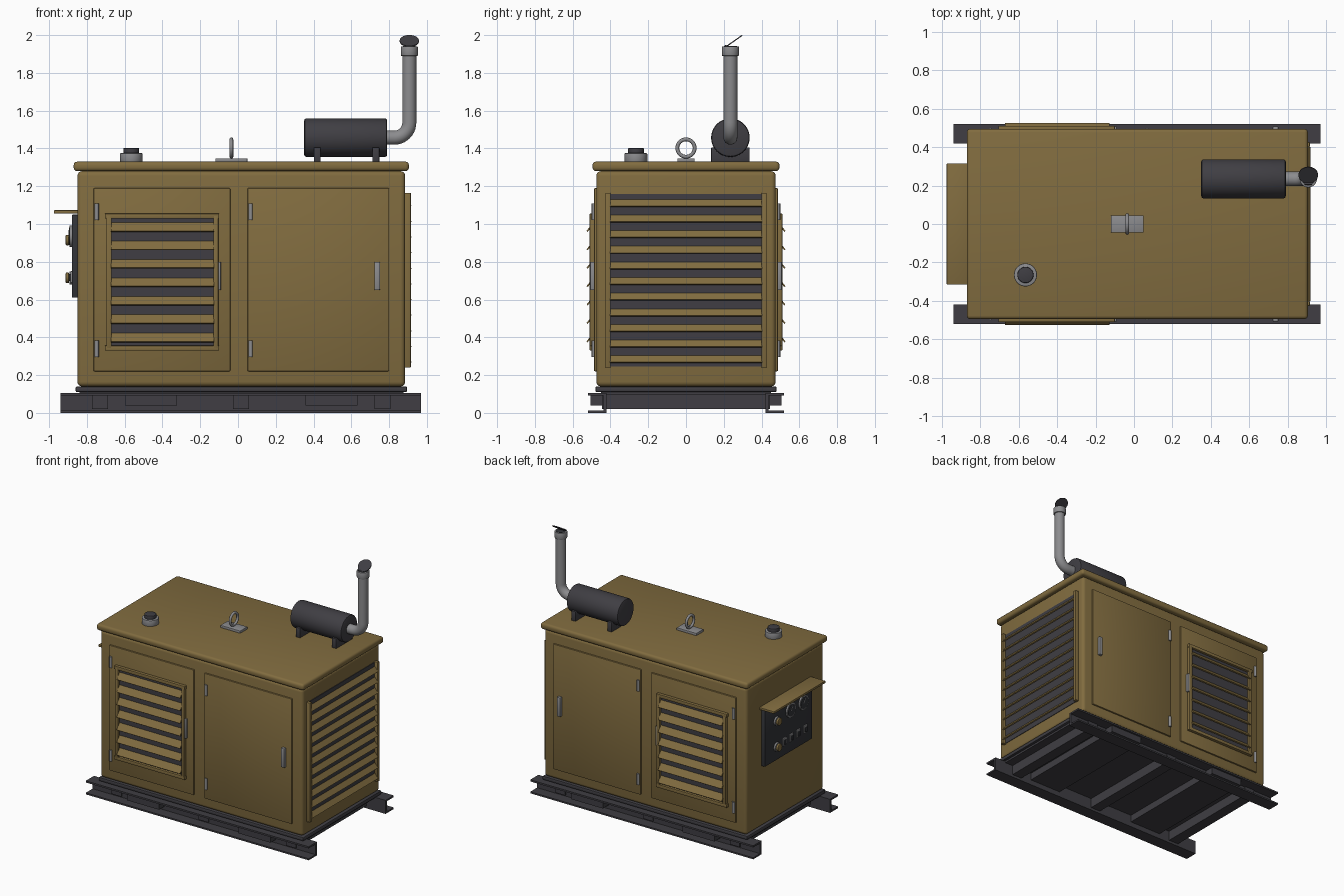
import bpy
import bmesh
from math import atan2, cos, sin, pi, radians
from mathutils import Matrix, Vector

cube = bpy.data.objects.get("Cube")
if cube:
    bpy.data.objects.remove(cube, do_unlink=True)


def material(name, rgb, rough=0.6):
    m = bpy.data.materials.new(name)
    m.use_nodes = True
    m.diffuse_color = (*rgb, 1)
    node = m.node_tree.nodes["Principled BSDF"]
    node.inputs["Base Color"].default_value = (*rgb, 1)
    node.inputs["Roughness"].default_value = rough
    return m


OCHRE = material("ochre paint", (0.22, 0.15, 0.05))
DARK = material("dark steel", (0.05, 0.048, 0.056))
GREY = material("bare metal", (0.26, 0.26, 0.27))
BLACK = material("panel black", (0.032, 0.034, 0.04))
parts = []


def finish(name, bm, mat):
    bmesh.ops.recalc_face_normals(bm, faces=bm.faces)
    me = bpy.data.meshes.new(name)
    bm.to_mesh(me)
    bm.free()
    me.materials.append(mat)
    ob = bpy.data.objects.new(name, me)
    bpy.context.collection.objects.link(ob)
    parts.append(ob)
    return ob


def box(name, mat, x, y, z, bevel=0, segs=2, turn=None):
    """Box from (low, high) ranges, optionally bevelled and turned about its centre."""
    bm = bmesh.new()
    bmesh.ops.create_cube(bm, size=1)
    size = [abs(r[1] - r[0]) for r in (x, y, z)]
    bmesh.ops.scale(bm, vec=size, verts=bm.verts)
    if bevel:
        bmesh.ops.bevel(bm, geom=bm.edges[:], offset=bevel, segments=segs,
                        profile=0.5, affect='EDGES')
    if turn:
        bmesh.ops.transform(bm, matrix=turn, verts=bm.verts)
    mid = Vector([(r[0] + r[1]) / 2 for r in (x, y, z)])
    bmesh.ops.translate(bm, vec=mid, verts=bm.verts)
    return finish(name, bm, mat)


def rod(name, mat, start, end, radius, radius2=None, sides=32, bevel=0):
    """Cylinder or cone between two points."""
    a, b = Vector(start), Vector(end)
    bm = bmesh.new()
    bmesh.ops.create_cone(bm, cap_ends=True, segments=sides, radius1=radius,
                          radius2=radius if radius2 is None else radius2, depth=(b - a).length)
    if bevel:
        rims = [e for e in bm.edges if abs(e.verts[0].co.z - e.verts[1].co.z) < 1e-5]
        bmesh.ops.bevel(bm, geom=rims, offset=bevel, segments=2, profile=0.5, affect='EDGES')
    rot = (b - a).to_track_quat('Z', 'Y').to_matrix().to_4x4()
    bmesh.ops.transform(bm, matrix=Matrix.Translation((a + b) / 2) @ rot, verts=bm.verts)
    return finish(name, bm, mat)


def tube(name, mat, rings):
    """Skin a list of vertex rings; the list closes on itself when flagged by caller."""
    bm = bmesh.new()
    loops = [[bm.verts.new(p) for p in ring] for ring in rings]
    n = len(loops[0])
    for a, b in zip(loops, loops[1:]):
        for i in range(n):
            j = (i + 1) % n
            bm.faces.new((a[i], a[j], b[j], b[i]))
    bmesh.ops.remove_doubles(bm, verts=bm.verts, dist=1e-5)
    return finish(name, bm, mat)


def span(centre, half):
    return (centre - half, centre + half)


def side(s, near, far):
    return tuple(sorted((s * near, s * far)))


# Housing, lid and plinth
box("housing", OCHRE, (-0.85, 0.885), (-0.475, 0.475), (0.14, 1.28), 0.025, 4)
box("lid", OCHRE, (-0.87, 0.905), (-0.495, 0.495), (1.28, 1.33), 0.018, 3)
box("plinth", DARK, (-0.86, 0.895), (-0.48, 0.48), (0.11, 0.14), 0.008)
box("floor_plate", DARK, (-0.84, 0.875), (-0.45, 0.45), (0.095, 0.112))

# Skid: channel rails, crossmembers and fork pockets
for s, tag in ((-1, "front"), (1, "back")):
    box(f"{tag}_rail_web", DARK, (-0.94, 0.97), side(s, 0.42, 0.437), (0, 0.105))
    box(f"{tag}_rail_top_flange", DARK, (-0.94, 0.97), side(s, 0.42, 0.52), (0.092, 0.105))
    box(f"{tag}_rail_bottom_flange", DARK, (-0.94, 0.97), side(s, 0.42, 0.52), (0, 0.012))
for x in (-0.73, 0.015, 0.765):
    box("crossmember", DARK, span(x, 0.042), (-0.445, 0.445), (0.02, 0.1))
for x in (-0.46, 0.495):
    box("fork_pocket", DARK, span(x, 0.137), (-0.505, 0.505), (0.04, 0.1))

# Doors, hinges, handles and louvres on both long sides
for s, tag in ((-1, "front"), (1, "back")):
    for x0, x1, hinge, handle in ((-0.765, -0.04, -0.748, -0.105), (0.05, 0.80, 0.067, 0.737)):
        box(f"{tag}_door", OCHRE, (x0, x1), side(s, 0.465, 0.487), (0.22, 1.19), 0.006)
        for z in (0.34, 1.065):
            rod(f"{tag}_hinge", GREY, (hinge, s * 0.488, z - 0.043),
                (hinge, s * 0.488, z + 0.043), 0.011, sides=16)
        box(f"{tag}_handle", GREY, span(handle, 0.015), side(s, 0.48, 0.508), (0.65, 0.80), 0.005)
    box(f"{tag}_louvre_backing", DARK, (-0.675, -0.125), side(s, 0.48, 0.491), (0.345, 1.04))
    for x in (-0.683, -0.117):
        box(f"{tag}_louvre_stile", OCHRE, span(x, 0.013), side(s, 0.48, 0.51), (0.34, 1.045), 0.003)
    for z in (0.343, 1.042):
        box(f"{tag}_louvre_rail", OCHRE, (-0.705, -0.10), side(s, 0.48, 0.51), span(z, 0.013), 0.003)
    tilt = Matrix.Rotation(-s * atan2(0.045, 0.036), 4, 'X')
    for i in range(7):
        box(f"{tag}_louvre_slat", OCHRE, (-0.672, -0.128), span(s * 0.506, 0.028),
            span(0.398 + i * 0.0975, 0.004), turn=tilt)

# Radiator grille on the end
box("grille_backing", DARK, (0.87, 0.889), (-0.41, 0.41), (0.245, 1.16))
for y in (-0.413, 0.413):
    box("grille_stile", OCHRE, (0.875, 0.915), span(y, 0.013), (0.24, 1.165), 0.003)
tilt = Matrix.Rotation(atan2(0.036, 0.028), 4, 'Y')
for i in range(11):
    box("grille_slat", OCHRE, span(0.903, 0.022), (-0.402, 0.402),
        span(0.283 + i * 0.0828, 0.004), turn=tilt)

# Control panel under a rain visor
box("control_panel", BLACK, (-0.88, -0.84), (-0.29, 0.29), (0.61, 1.05), 0.005)
box("panel_visor", OCHRE, (-0.975, -0.84), (-0.315, 0.315), (1.055, 1.073), 0.004)
for y in (-0.02, -0.175):
    rod("gauge_bezel", GREY, (-0.875, y, 0.935), (-0.892, y, 0.935), 0.056)
    rod("gauge_face", BLACK, (-0.88, y, 0.935), (-0.894, y, 0.935), 0.046)
    box("gauge_needle", GREY, (-0.897, -0.893), span(y, 0.003), (0.93, 0.97),
        turn=Matrix.Rotation(radians(35), 4, 'X'))
for y, z, mat in ((0.15, 0.915, OCHRE), (0.15, 0.715, OCHRE)):
    rod("knob_collar", GREY, (-0.87, y, z), (-0.893, y, z), 0.034)
    rod("knob_stem", GREY, (-0.88, y, z), (-0.9, y, z), 0.018)
    rod("knob", mat, (-0.895, y, z), (-0.912, y, z), 0.028, bevel=0.004)
for i in range(4):
    y = 0.055 - i * 0.085
    box("switch_plate", GREY, (-0.888, -0.87), span(y, 0.022), (0.69, 0.75), 0.003)
    box("switch_rocker", BLACK, (-0.894, -0.88), span(y, 0.012), (0.7, 0.735), 0.002)

# Fuel filler
rod("filler_neck", GREY, (-0.565, -0.265, 1.325), (-0.565, -0.265, 1.375), 0.06, bevel=0.004)
rod("filler_cap", DARK, (-0.565, -0.265, 1.37), (-0.565, -0.265, 1.402), 0.042, bevel=0.004)

# Lifting eye
box("lifting_plate", GREY, (-0.12, 0.05), (-0.045, 0.045), (1.325, 1.348), 0.004)
eye = []
for i in range(33):
    a = 2 * pi * i / 32
    eye.append([(-0.035 + 0.01 * sin(t), (0.046 + 0.01 * cos(t)) * cos(a),
                 1.402 + (0.046 + 0.01 * cos(t)) * sin(a))
                for t in (2 * pi * k / 12 for k in range(12))])
tube("lifting_ring", GREY, eye)

# Silencer with saddles
MY, MZ = 0.235, 1.457
rod("silencer", DARK, (0.35, MY, MZ), (0.79, MY, MZ), 0.102, sides=40, bevel=0.012)
for x in (0.42, 0.73):
    box("silencer_saddle", DARK, span(x, 0.018), span(MY, 0.102), (1.325, 1.405), 0.003)

# Exhaust pipe: straight, elbow, stack with an inner bore
PX, PR, BEND = 0.907, 0.037, 0.08
path = [((0.78, MZ), 0)]
for i in range(11):
    a = pi / 2 * i / 10
    path.append(((PX - BEND + BEND * sin(a), MZ + BEND - BEND * cos(a)), a))
path.append(((PX, 1.93), pi / 2))
rings = []
for (x, z), a in path:
    rings.append([(x - sin(a) * PR * cos(t), MY + PR * sin(t), z + cos(a) * PR * cos(t))
                  for t in (2 * pi * k / 24 for k in range(24))])
tube("exhaust_pipe", GREY, rings)
rod("exhaust_collar", GREY, (PX, MY, 1.89), (PX, MY, 1.94), 0.045, bevel=0.003)
rod("exhaust_bore", BLACK, (PX, MY, 1.93), (PX, MY, 1.942), 0.034)

# Hinged rain flap
lean = Vector((0, -sin(radians(35)), cos(radians(35))))
mid = Vector((PX, 0.255, 1.969))
rod("rain_flap", DARK, mid - lean * 0.003, mid + lean * 0.003, 0.051)
rod("flap_hinge", DARK, (PX - 0.02, 0.21, 1.942), (PX + 0.02, 0.21, 1.942), 0.006, sides=12)

# Smooth round surfaces, keep edges crisp
bpy.ops.object.select_all(action='DESELECT')
for ob in parts:
    ob.select_set(True)
bpy.context.view_layer.objects.active = parts[0]
bpy.ops.object.shade_smooth_by_angle(angle=radians(35))
